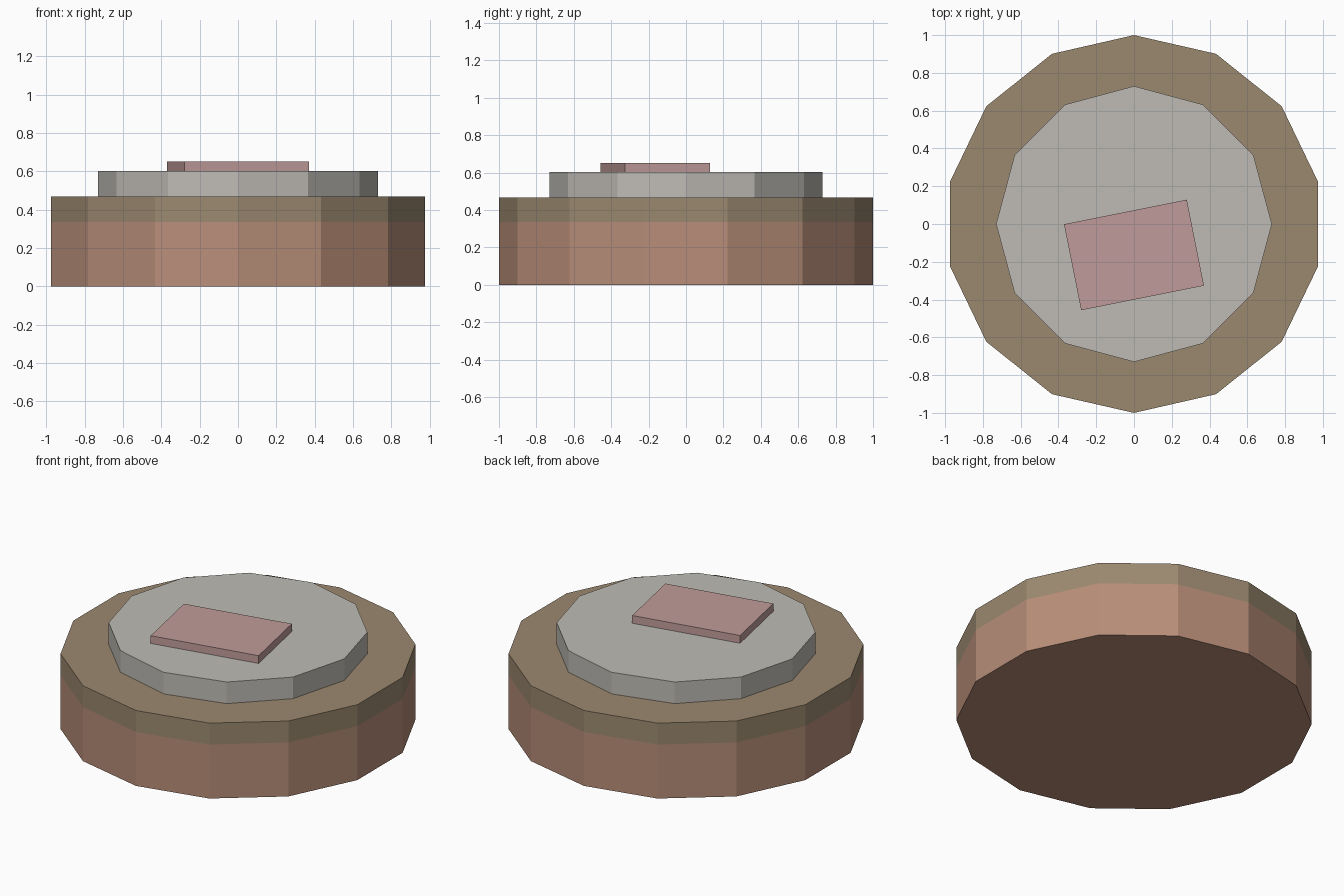
import bpy
from math import radians

if "Cube" in bpy.data.objects:
    bpy.data.objects.remove(bpy.data.objects["Cube"])


def material(name, rgb):
    mat = bpy.data.materials.new(name)
    mat.diffuse_color = (*rgb, 1)
    mat.use_nodes = True
    mat.node_tree.nodes["Principled BSDF"].inputs["Base Color"].default_value = mat.diffuse_color
    return mat


def finish(name, mat):
    obj = bpy.context.object
    obj.name = name
    obj.data.name = name
    obj.data.materials.append(mat)
    return obj


def drum(name, sides, radius, z0, z1, mat):
    # first vertex lies on +y
    bpy.ops.mesh.primitive_cylinder_add(
        vertices=sides, radius=radius, depth=z1 - z0, location=(0, 0, (z0 + z1) / 2))
    return finish(name, mat)


brown = material("brown", (0.48, 0.27, 0.19))
olive = material("olive", (0.33, 0.25, 0.16))
stone = material("stone", (0.52, 0.50, 0.46))
pink = material("pink", (0.52, 0.33, 0.32))

# Fourteen-sided base in two colour bands
drum("base_lower", 14, 1.0, 0.0, 0.335, brown)
drum("base_upper", 14, 1.0, 0.335, 0.468, olive)

# Twelve-sided raised disc
drum("raised_disc", 12, 0.73, 0.468, 0.602, stone)

# Slightly turned, off-centre plate
bpy.ops.mesh.primitive_cube_add(size=1, location=(0, -0.164, 0.626), rotation=(0, 0, radians(11.3)))
plate = finish("top_plate", pink)
plate.scale = (0.663, 0.464, 0.048)
